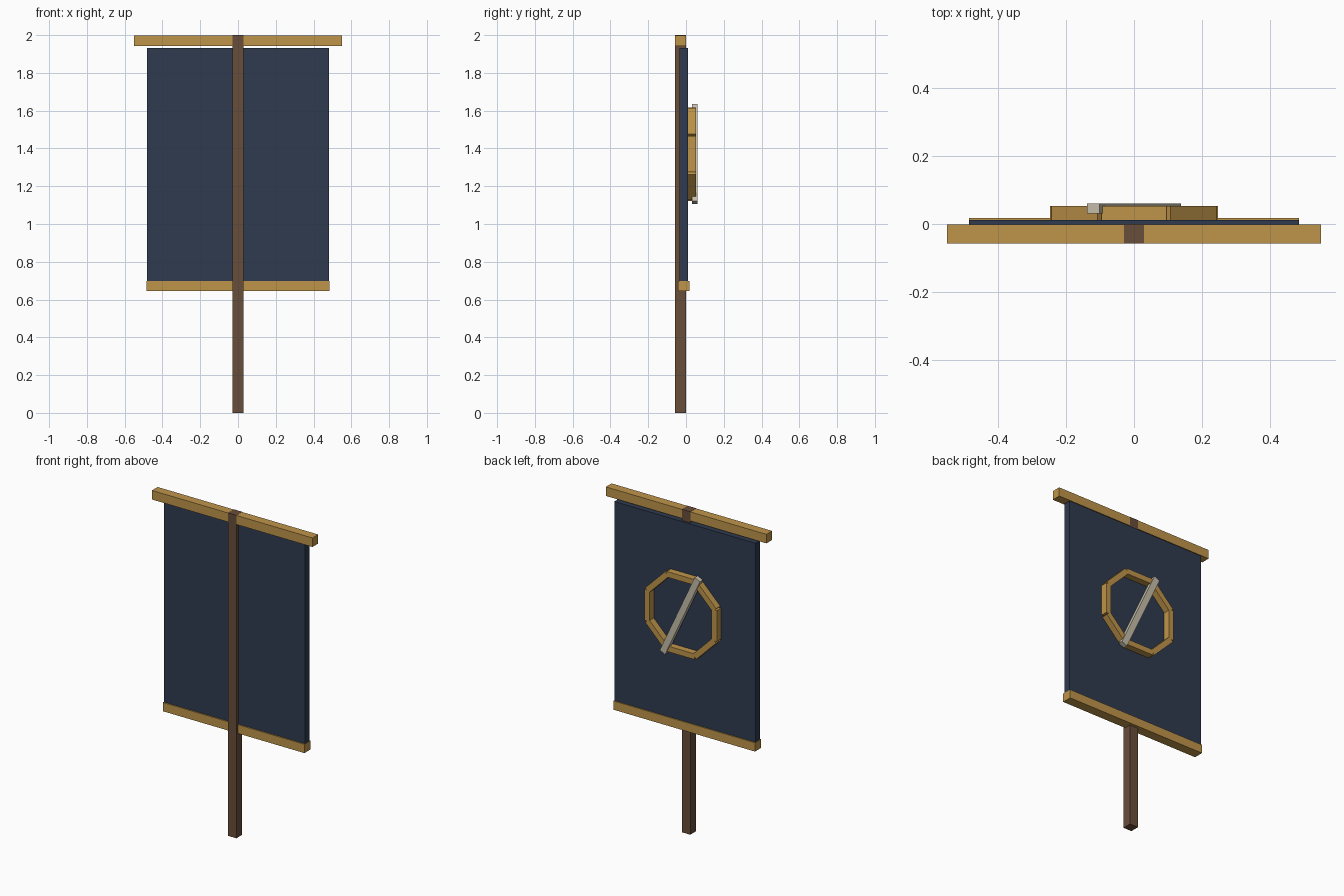
import bpy
from math import radians, sin, cos
from mathutils import Matrix, Vector

if "Cube" in bpy.data.objects:
    bpy.data.objects.remove(bpy.data.objects["Cube"])


def material(name, color):
    mat = bpy.data.materials.new(name)
    mat.diffuse_color = (*color, 1.0)
    mat.use_nodes = True
    mat.node_tree.nodes["Principled BSDF"].inputs["Base Color"].default_value = mat.diffuse_color
    return mat


WOOD = material("dark_wood", (0.14, 0.075, 0.042))
GOLD = material("gold", (0.52, 0.30, 0.068))
CLOTH = material("navy_cloth", (0.028, 0.043, 0.08))
PALE = material("pale_metal", (0.56, 0.51, 0.40))


def box(name, center, size, mat, turn=0.0):
    """Box of the given size, turned about the y axis (degrees)."""
    bpy.ops.mesh.primitive_cube_add(size=1)
    ob = bpy.context.object
    ob.name = ob.data.name = name
    ob.data.transform(Matrix.Diagonal((*size, 1.0)))
    ob.location = center
    ob.rotation_euler.y = radians(turn)
    ob.data.materials.append(mat)
    return ob


# Pole and the rail across its top
box("pole", (0, -0.029, 1.0), (0.058, 0.057, 2.0), WOOD)
box("top_rail", (0, -0.029, 1.971), (1.10, 0.056, 0.056), GOLD)

# Hanging cloth and its weighted lower rail
box("banner_cloth", (0, -0.012, 1.306), (0.966, 0.047, 1.25), CLOTH)
box("bottom_rail", (0, -0.0125, 0.671), (0.97, 0.061, 0.054), GOLD)

# Octagonal ring emblem made of eight short bars
emblem = Vector((0, 0.030, 1.37))
for i in range(8):
    a = radians(45 * i)
    offset = Vector((sin(a), 0, cos(a))) * 0.23
    box(f"ring_bar_{i + 1}", emblem + offset, (0.192, 0.045, 0.035), GOLD, 45 * i)

# Diagonal strip across the ring
box("diagonal_strip", (0, 0.0455, 1.37), (0.04, 0.03, 0.567), PALE, -25)
